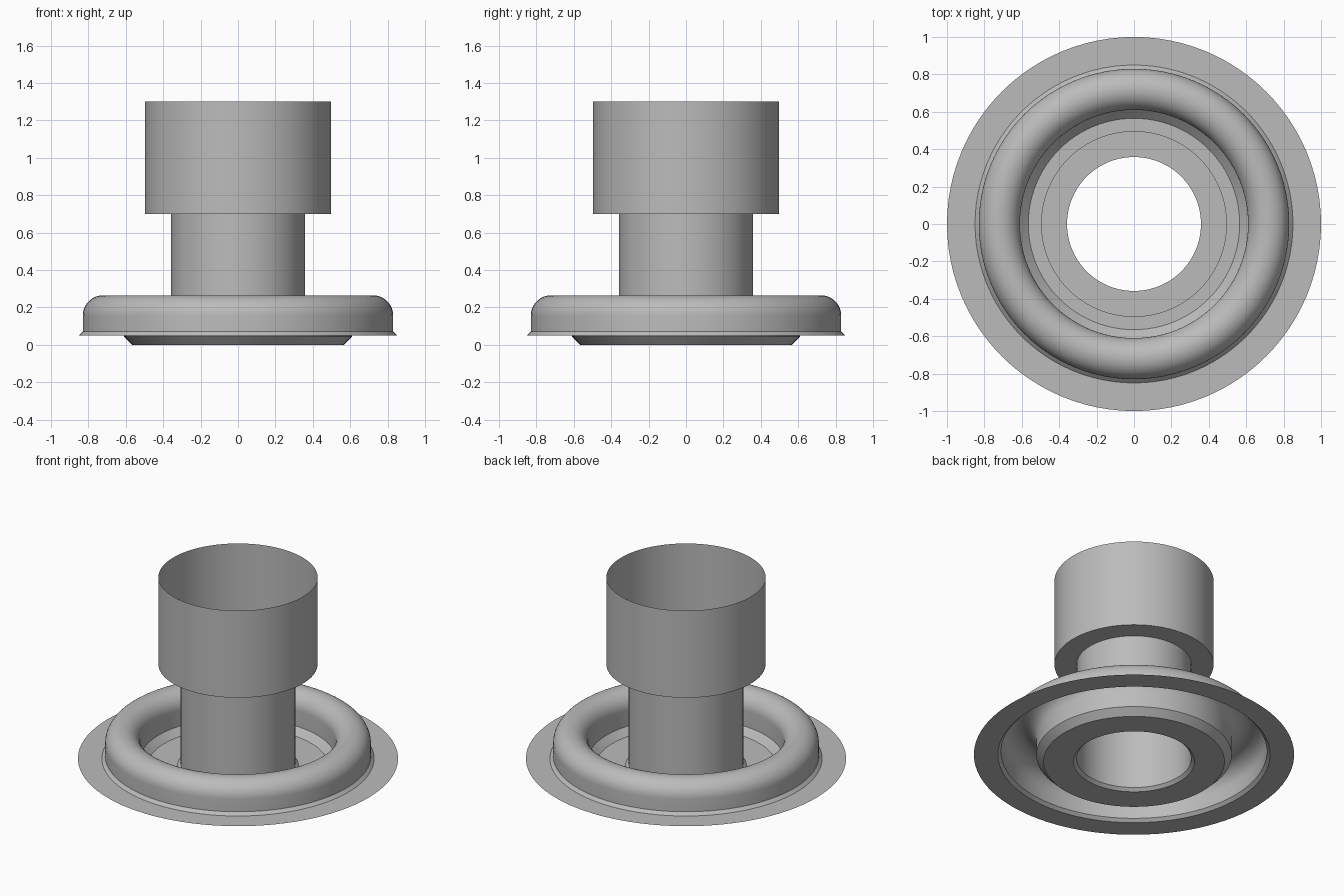
import bpy
import bmesh
import math
from mathutils import Matrix, Vector

cube = bpy.data.objects.get("Cube")
if cube:
    bpy.data.objects.remove(cube, do_unlink=True)

SEGMENTS = 96

grey = bpy.data.materials.new("plain grey")
grey.use_nodes = True
grey.diffuse_color = (0.5, 0.5, 0.5, 1)
grey.node_tree.nodes["Principled BSDF"].inputs["Base Color"].default_value = (0.5, 0.5, 0.5, 1)


def revolve(name, profile):
    """Turn an open (radius, height) profile about z into a thin sheet."""
    bm = bmesh.new()
    verts = [bm.verts.new((r, 0, z)) for r, z in profile]
    edges = [bm.edges.new(pair) for pair in zip(verts, verts[1:])]
    bmesh.ops.spin(bm, geom=verts + edges, cent=(0, 0, 0), axis=(0, 0, 1),
                   angle=math.tau, steps=SEGMENTS, use_duplicate=False)
    bmesh.ops.remove_doubles(bm, verts=bm.verts, dist=0.0005)
    bm.normal_update()
    # Profiles run from the outer rim inward, with the upper side facing out
    bm.faces.ensure_lookup_table()
    face = bm.faces[0]
    (r0, z0), (r1, z1) = profile[:2]
    centre = face.calc_center_median()
    radial = Vector((centre.x, centre.y, 0)).normalized()
    outward = radial * (z1 - z0) + Vector((0, 0, r0 - r1))
    if face.normal.dot(outward) < 0:
        bmesh.ops.reverse_faces(bm, faces=bm.faces)
    mesh = bpy.data.meshes.new(name)
    bm.to_mesh(mesh)
    bm.free()
    mesh.materials.append(grey)
    obj = bpy.data.objects.new(name, mesh)
    bpy.context.collection.objects.link(obj)
    bpy.ops.object.select_all(action="DESELECT")
    obj.select_set(True)
    bpy.context.view_layer.objects.active = obj
    bpy.ops.object.shade_smooth_by_angle(angle=math.radians(30))
    return obj


# Flat outer flange with a small chamfer up to the ring
revolve("outer_flange", [(1.0, 0.05), (0.85, 0.05), (0.83, 0.07)])

# Raised ring with a half-round crown
crown = [(0.72 + 0.11 * math.cos(a), 0.155 + 0.11 * math.sin(a))
         for a in (math.pi * i / 24 for i in range(25))]
revolve("surround_ring", [(0.83, 0.07)] + crown + [(0.61, 0.045)])

# Sunken pan with chamfers at both edges
revolve("pan", [(0.61, 0.045), (0.565, 0), (0.378, 0), (0.358, 0.02)])

# Central tube
revolve("neck", [(0.358, 0.02), (0.358, 0.7)])

# Wide open cup on top of the tube
revolve("cup_floor", [(0.497, 0.7), (0.358, 0.7)])
revolve("cup_wall", [(0.497, 0.7), (0.497, 1.3)])
